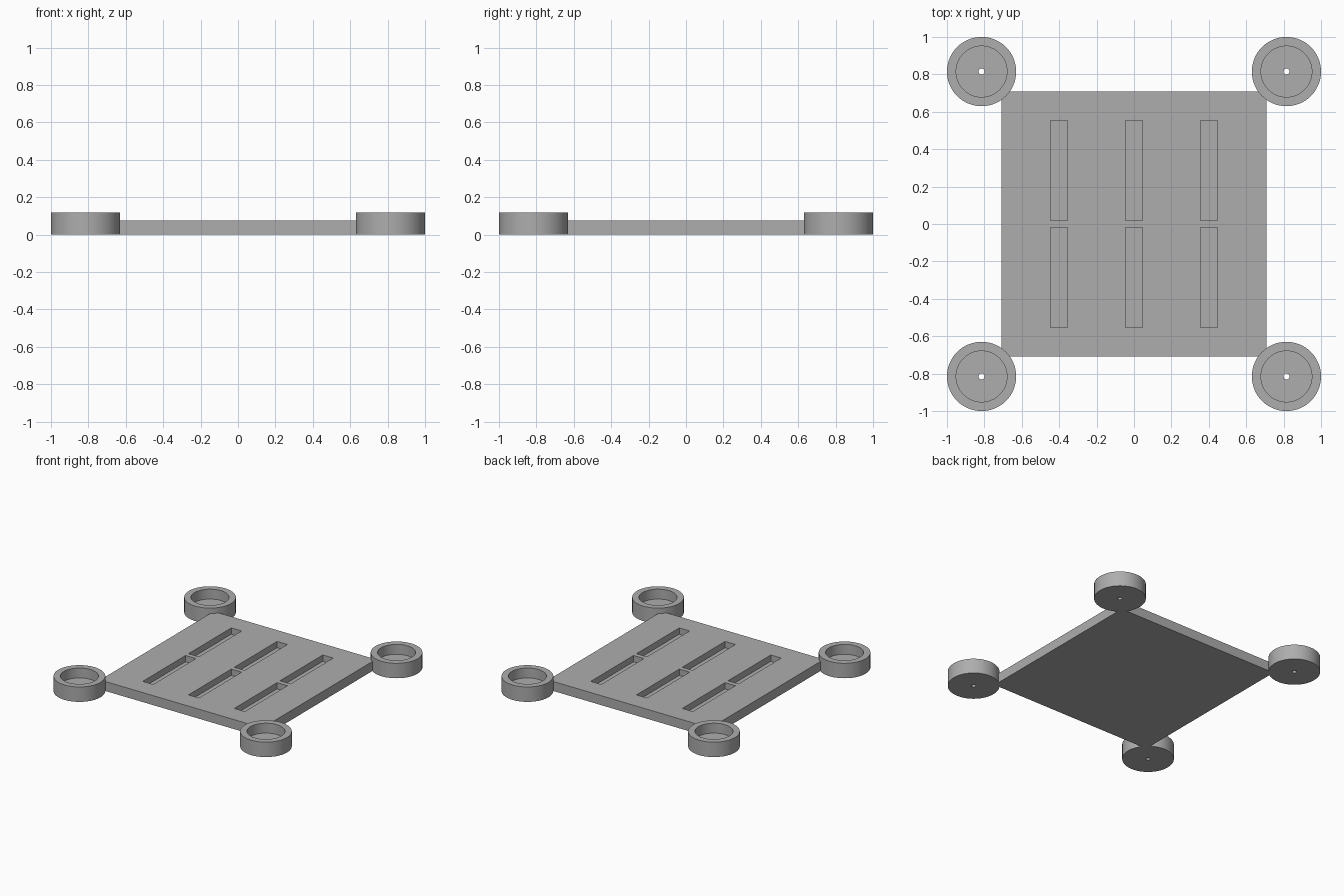
import bpy
import bmesh
from mathutils import Matrix, Vector

cube = bpy.data.objects.get("Cube")
if cube:
    bpy.data.objects.remove(cube, do_unlink=True)

GREY = (0.42, 0.42, 0.42, 1)
grey = bpy.data.materials.new("plain grey")
grey.use_nodes = True
grey.diffuse_color = GREY
grey.node_tree.nodes["Principled BSDF"].inputs["Base Color"].default_value = GREY

PLATE_HALF, PLATE_TOP = 0.709, 0.075
SLOT_FLOOR = 0.025
CUP_CENTRE = 0.815


def add_object(name, bm):
    mesh = bpy.data.meshes.new(name)
    bm.to_mesh(mesh)
    bm.free()
    mesh.materials.append(grey)
    obj = bpy.data.objects.new(name, mesh)
    bpy.context.collection.objects.link(obj)
    return obj


def add_box(bm, low, high):
    low, high = Vector(low), Vector(high)
    matrix = Matrix.Translation((low + high) / 2) @ Matrix.Diagonal((high - low).to_4d())
    bmesh.ops.create_cube(bm, size=1, matrix=matrix)


# Slot cutters: three columns, two rows
bm = bmesh.new()
for x in (-0.4, 0, 0.4):
    for y in (-0.286, 0.286):
        add_box(bm, (x - 0.0455, y - 0.267, SLOT_FLOOR), (x + 0.0455, y + 0.267, 0.2))
cutter = add_object("slot_cutter", bm)
cutter.hide_render = True
cutter.hide_set(True)

# Slotted base plate
bm = bmesh.new()
add_box(bm, (-PLATE_HALF, -PLATE_HALF, 0), (PLATE_HALF, PLATE_HALF, PLATE_TOP))
plate = add_object("base_plate", bm)
cut = plate.modifiers.new("slots", 'BOOLEAN')
cut.operation = 'DIFFERENCE'
cut.solver = 'EXACT'
cut.object = cutter
bpy.context.view_layer.objects.active = plate
plate.select_set(True)
bpy.ops.object.modifier_apply(modifier=cut.name)
bpy.data.objects.remove(cutter, do_unlink=True)


# Corner cup: a ring wall over a floor with a small centre hole
def add_cup(name, x, y):
    profile = [(0.016, 0), (0.185, 0), (0.185, 0.118), (0.136, 0.118), (0.136, 0.04), (0.016, 0.04)]
    bm = bmesh.new()
    verts = [bm.verts.new((r, 0, z)) for r, z in profile]
    edges = [bm.edges.new((v, verts[i - 1])) for i, v in enumerate(verts)]
    bmesh.ops.spin(bm, geom=verts + edges, axis=(0, 0, 1), cent=(0, 0, 0),
                   angle=6.283185, steps=64, use_merge=True)
    bmesh.ops.remove_doubles(bm, verts=bm.verts, dist=0.0001)
    bmesh.ops.recalc_face_normals(bm, faces=bm.faces)
    cup = add_object(name, bm)
    cup.location = (x, y, 0)
    bpy.ops.object.select_all(action='DESELECT')
    cup.select_set(True)
    bpy.context.view_layer.objects.active = cup
    bpy.ops.object.shade_smooth_by_angle(angle=0.6)


for side, x in (("left", CUP_CENTRE), ("right", -CUP_CENTRE)):
    for end, y in (("front", -CUP_CENTRE), ("back", CUP_CENTRE)):
        add_cup(f"{end}_{side}_cup", x, y)
